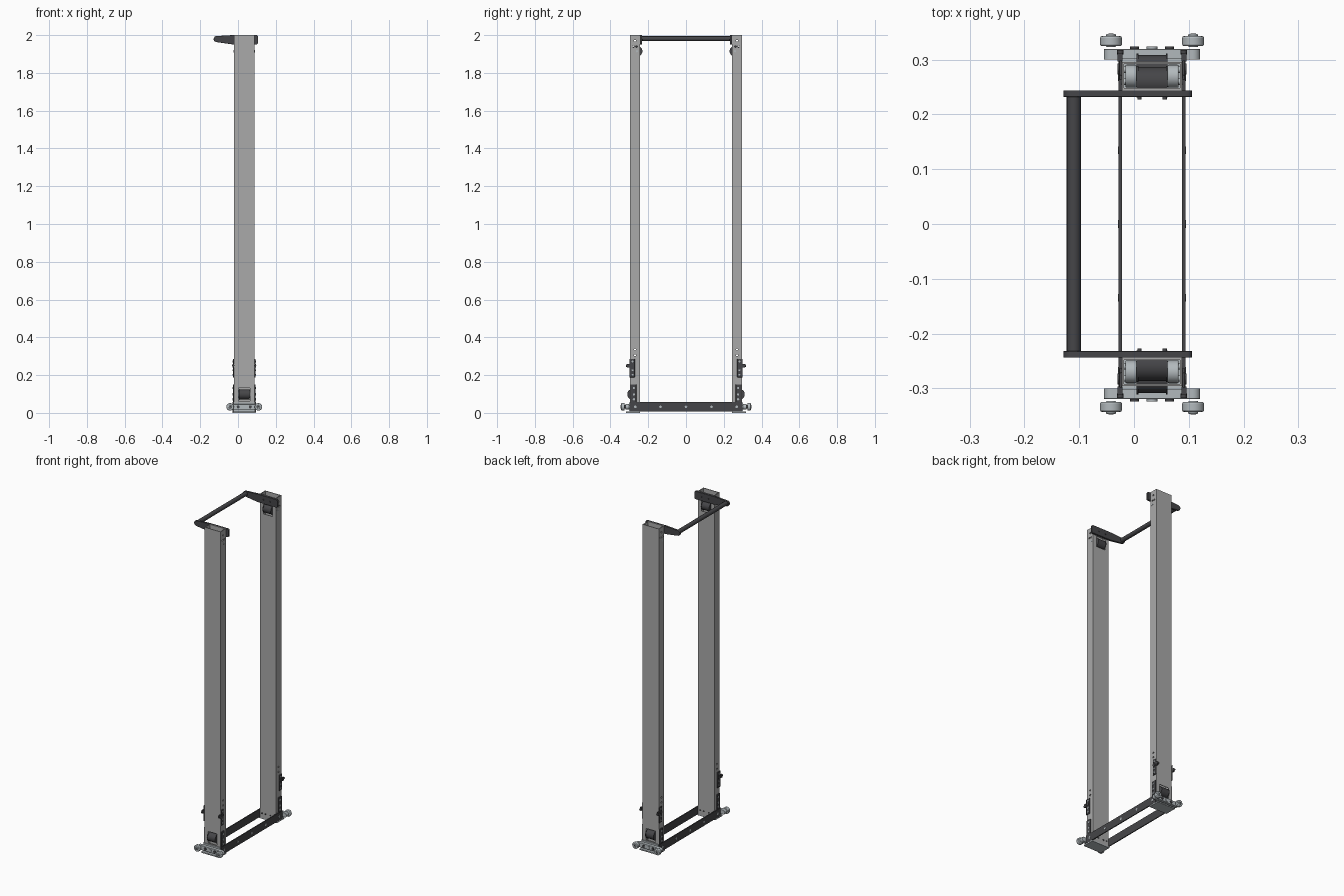
import bpy, bmesh, math
from mathutils import Matrix, Vector

if "Cube" in bpy.data.objects:
    bpy.data.objects.remove(bpy.data.objects["Cube"])

C = 0.033  # x centre of the two columns


def material(name, v):
    m = bpy.data.materials.new(name)
    m.diffuse_color = (*v, 1)
    m.use_nodes = True
    m.node_tree.nodes["Principled BSDF"].inputs["Base Color"].default_value = m.diffuse_color
    return m


DARK = material("dark_metal", (0.06, 0.06, 0.065))
STEEL = material("pale_steel", (0.45, 0.49, 0.51))
GREY = material("column_grey", (0.4, 0.4, 0.4))


def finish(name, bm, mat, mirror, bevel):
    bmesh.ops.recalc_face_normals(bm, faces=bm.faces)
    me = bpy.data.meshes.new(name)
    bm.to_mesh(me)
    bm.free()
    ob = bpy.data.objects.new(name, me)
    bpy.context.collection.objects.link(ob)
    if mat:
        me.materials.append(mat)
    if bevel:
        b = ob.modifiers.new("bevel", "BEVEL")
        b.width, b.segments = bevel, 2
        b.limit_method, b.angle_limit = "ANGLE", math.radians(40)
    if mirror:
        ob.modifiers.new("mirror", "MIRROR").use_axis = (False, True, False)
    return ob


def box(name, x, y, z, mat=None, mirror=True, bevel=0):
    bm = bmesh.new()
    size = [b - a for a, b in (x, y, z)]
    mid = [(a + b) / 2 for a, b in (x, y, z)]
    bmesh.ops.create_cube(bm, size=1, matrix=Matrix.Translation(mid) @ Matrix.Diagonal((*size, 1)))
    return finish(name, bm, mat, mirror, bevel)


def cyl(name, c, r, length, axis, mat=None, mirror=True, bevel=0, n=24):
    bm = bmesh.new()
    rot = Matrix.Rotation(math.pi / 2, 4, "Y" if axis == "x" else "X")
    bmesh.ops.create_cone(bm, cap_ends=True, segments=n, radius1=r, radius2=r, depth=length,
                          matrix=Matrix.Translation(c) @ rot)
    return finish(name, bm, mat, mirror, bevel)


def prism(name, pts, y, mat=None, mirror=True, bevel=0):
    """Extrude an x-z outline along y."""
    bm = bmesh.new()
    f = bm.faces.new([bm.verts.new((px, y[0], pz)) for px, pz in pts])
    ext = bmesh.ops.extrude_face_region(bm, geom=[f])
    bmesh.ops.translate(bm, vec=(0, y[1] - y[0], 0),
                        verts=[v for v in ext["geom"] if isinstance(v, bmesh.types.BMVert)])
    return finish(name, bm, mat, mirror, bevel)


def arc(cx, cz, r, a0, a1, n=10):
    return [(cx + r * math.cos(math.radians(a0 + (a1 - a0) * i / n)),
             cz + r * math.sin(math.radians(a0 + (a1 - a0) * i / n))) for i in range(n + 1)]


def cut(ob, cutter):
    cutter.hide_render = True
    m = ob.modifiers.new("cut", "BOOLEAN")
    m.operation, m.solver, m.object = "DIFFERENCE", "EXACT", cutter
    bpy.context.view_layer.objects.active = ob
    bpy.ops.object.modifier_apply(modifier=m.name)
    bpy.data.objects.remove(cutter)


# Hollow columns with pulley windows and screw holes
col = box("column", (C - .055, C + .055), (.244, .296), (.006, 2.0), GREY, mirror=False)
cut(col, box("void", (C - .051, C + .051), (.248, .292), (-.1, 2.1), mirror=False))
cut(col, box("top_window", (C - .031, C + .031), (.22, .26), (1.882, 1.948), mirror=False))
cut(col, box("low_window", (C - .031, C + .031), (.28, .32), (.062, .132), mirror=False))
for y, z in ((.27, 1.97), (.262, 1.94), (.278, 1.94), (.27, .335), (.27, .305)):
    cut(col, cyl("hole", (C, y, z), .005, .3, "x", mirror=False, n=12))
col.modifiers.new("mirror", "MIRROR").use_axis = (False, True, False)

# Pulleys: upper ones poke inward, lower ones outward
for part, y, z in (("upper", .260, 1.915), ("lower", .282, .098)):
    cyl(part + "_pulley_drum", (C, y, z), .027, .050, "x", DARK, n=32)
    cyl(part + "_pulley_axle", (C, y, z), .006, .112, "x", STEEL, n=16)
    for s in (-1, 1):
        cyl(part + "_pulley_flange", (C + s * .0265, y, z), .029, .003, "x", DARK, n=32)
        cyl(part + "_bearing", (C + s * .0385, .27, z), .021, .020, "x", STEEL, bevel=.002)

# Handle arms and grip bar at the top
arm = arc(-.113, 1.979, .016, 95, 265) + [(-.03, 1.951)] + arc(.097, 1.959, .009, -90, 0, 4) \
    + arc(.097, 1.991, .009, 0, 90, 4) + [(-.03, 2.0)]
prism("handle_arm", arm, (.232, .244), DARK, bevel=.001)
cyl("handle_grip", (-.110, 0, 1.981), .013, .470, "y", DARK, mirror=False, n=16)
for dx in (-.023, .023):
    cyl("arm_bolt", (C + dx, .231, 1.975), .004, .007, "y", DARK, n=12)

for s in (-1, 1):
    def side(a, b):
        return tuple(sorted((C + s * a, C + s * b)))

    # Floor rails with screws
    box("floor_rail", side(.055, .061), (-.297, .297), (.008, .057), DARK, mirror=False)
    for y in (0, .135, .268):
        cyl("rail_screw", (C + s * .061, y, .032), .007, .002, "x", STEEL, mirror=y > 0, n=16)

    # Lower side plate with screws
    box("lower_side_plate", side(.055, .060), (.263, .295), (.057, .150), DARK, bevel=.0015)
    for z in (.072, .098, .132):
        cyl("plate_screw", (C + s * .060, .276, z), .006, .003, "x", STEEL, n=16)

    # Upper adjuster plate, stop tab and screws
    box("adjuster_plate", side(.055, .060), (.271, .299), (.188, .285), DARK, bevel=.0015)
    box("adjuster_tab", side(.054, .063), (.297, .312), (.240, .260), DARK)
    cyl("adjuster_knob", (C + s * .058, .314, .250), .006, .008, "y", DARK, n=16)
    cyl("adjuster_pivot", (C + s * .061, .283, .250), .010, .004, "x", DARK, n=20)
    for z in (.202, .226, .272):
        cyl("adjuster_screw", (C + s * .060, .283, z), .005, .003, "x", STEEL, n=16)

    # Transport wheels with hub caps
    wx = C + s * .075
    cyl("wheel", (wx, .334, .032), .020, .018, "y", STEEL, bevel=.003, n=32)
    cyl("wheel_hub", (wx, .335, .032), .009, .024, "y", STEEL, bevel=.002, n=20)
    cyl("wheel_axle_bolt", (wx, .345, .032), .005, .005, "y", DARK, n=12)

    # Screws on the wheel carrier and inner column foot
    cyl("carrier_screw", (C + s * .032, .319, .032), .008, .010, "y", DARK, n=16)
    for dx in (.018, .042):
        cyl("inner_foot_screw", (C + s * dx, .243, .035), .005, .003, "y", DARK, n=12)

# Wheel carrier bar with rounded ends, and foot plate
carrier = arc(C + .074, .032, .014, -90, 90) + arc(C - .074, .032, .014, 90, 270)
prism("wheel_carrier", carrier, (.300, .320), STEEL, bevel=.0015)
box("carrier_spacer", (C - .055, C + .055), (.296, .302), (.006, .056), STEEL)
cyl("carrier_centre_bolt", (C, .320, .032), .010, .008, "y", STEEL, n=20)
box("foot_plate", (C - .061, C + .061), (.244, .318), (0, .008), STEEL, bevel=.001)

# Smooth round parts while keeping crisp edges
bpy.ops.object.select_all(action="SELECT")
bpy.context.view_layer.objects.active = col
bpy.ops.object.shade_smooth_by_angle(angle=math.radians(35))
